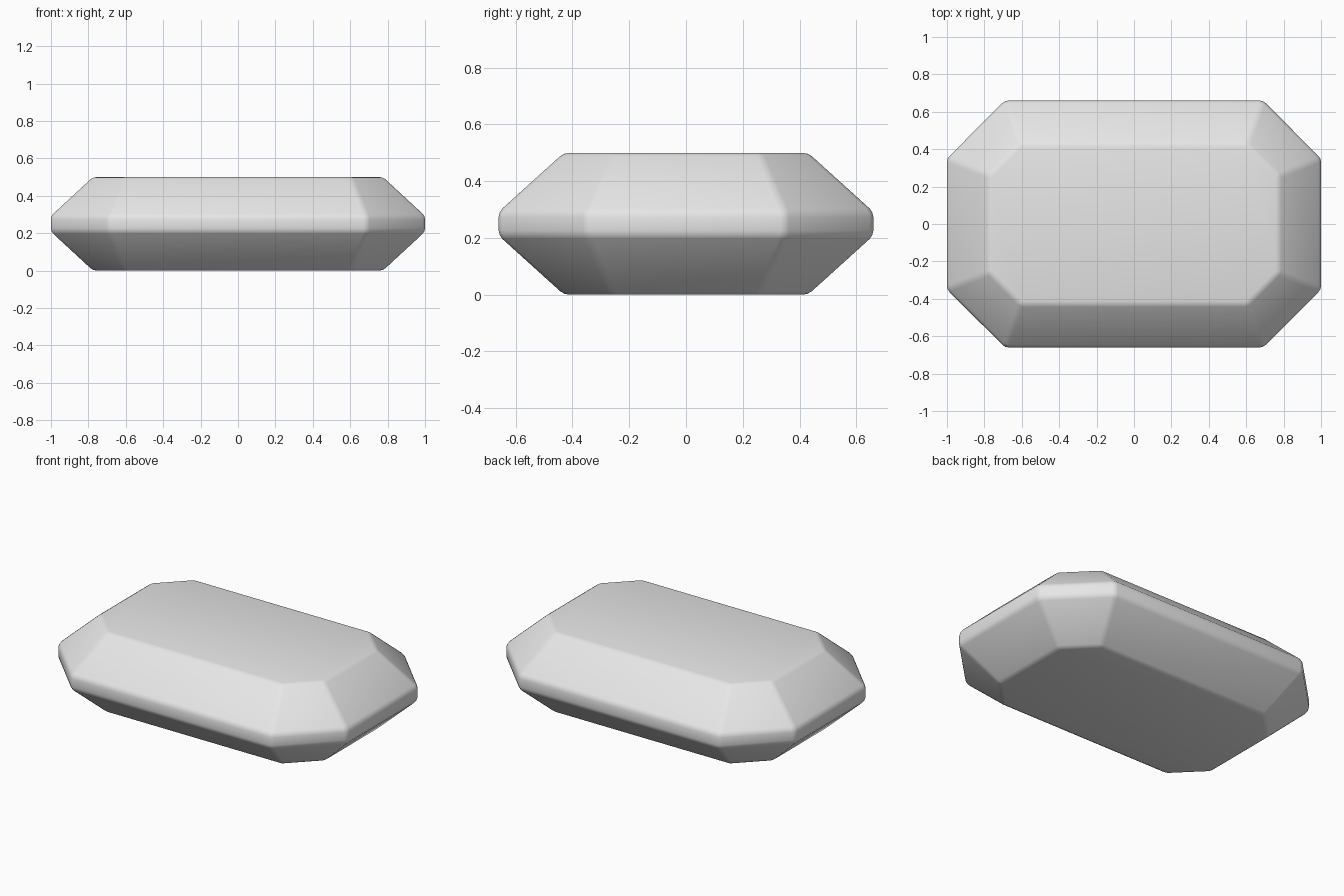
import bpy
import bmesh

if "Cube" in bpy.data.objects:
    bpy.data.objects.remove(bpy.data.objects["Cube"], do_unlink=True)


def make_material(name, colour):
    mat = bpy.data.materials.new(name)
    mat.use_nodes = True
    mat.diffuse_color = colour
    mat.node_tree.nodes["Principled BSDF"].inputs["Base Color"].default_value = colour
    return mat


def octagon_ring(bm, half_x, half_y, cut, z):
    """Rectangle with clipped corners, counter-clockwise."""
    quarter = [(half_x, half_y - cut), (half_x - cut, half_y)]
    points = quarter + [(-x, y) for x, y in reversed(quarter)]
    points += [(-x, -y) for x, y in points]
    return [bm.verts.new((x, y, z)) for x, y in points]


# Cut stone: lower table, girdle band, upper table
table = (0.775, 0.43, 0.17)
girdle = (1.0, 0.66, 0.31)
bm = bmesh.new()
rings = [octagon_ring(bm, *size, z) for size, z in
         ((table, 0), (girdle, 0.208), (girdle, 0.292), (table, 0.5))]
for low, high in zip(rings, rings[1:]):
    for i in range(len(low)):
        j = (i + 1) % len(low)
        bm.faces.new((low[i], low[j], high[j], high[i]))
bm.faces.new(rings[-1])
bm.faces.new(reversed(rings[0]))
bmesh.ops.recalc_face_normals(bm, faces=bm.faces)

mesh = bpy.data.meshes.new("gemstone")
bm.to_mesh(mesh)
bm.free()
mesh.materials.append(make_material("pale grey", (0.8, 0.8, 0.8, 1)))
gem = bpy.data.objects.new("gemstone", mesh)
bpy.context.collection.objects.link(gem)

# Softly rounded facet edges with smooth shading
for face in mesh.polygons:
    face.use_smooth = True
bevel = gem.modifiers.new("soft_edges", "BEVEL")
bevel.width = 0.018
bevel.segments = 2
bevel.limit_method = "NONE"
